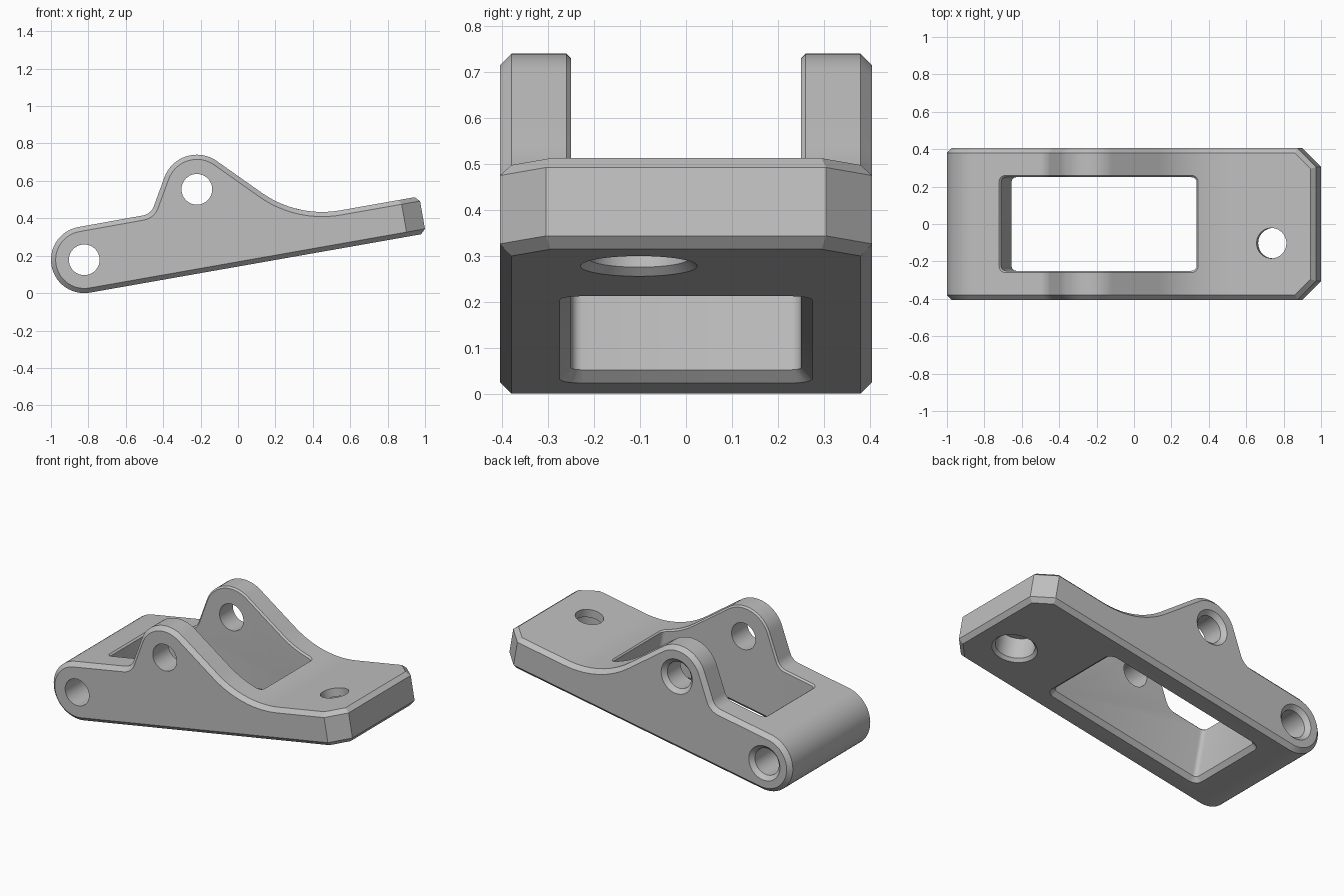
import bpy, bmesh, math
from mathutils import Matrix, Vector

if "Cube" in bpy.data.objects:
    bpy.data.objects.remove(bpy.data.objects["Cube"])

TILT = math.radians(10)
ALONG = Vector((math.cos(TILT), 0, math.sin(TILT)))    # direction of the base
UP = Vector((-math.sin(TILT), 0, math.cos(TILT)))      # square to the base
HALF = 0.405
BASE = Matrix.Translation((-0.791, 0, 0.0027)) @ Matrix.Rotation(-TILT, 4, 'Y')

steel = bpy.data.materials.new("light grey")
steel.use_nodes = True
grey = (0.52, 0.52, 0.52, 1)
steel.diffuse_color = grey
steel.node_tree.nodes["Principled BSDF"].inputs["Base Color"].default_value = grey


def arc(cx, cy, r, start, end, n):
    angles = [math.radians(start + (end - start) * i / n) for i in range(n + 1)]
    return [(cx + r * math.cos(a), cy + r * math.sin(a)) for a in angles]


def make_object(name, bm):
    bmesh.ops.recalc_face_normals(bm, faces=bm.faces)
    mesh = bpy.data.meshes.new(name)
    bm.to_mesh(mesh)
    bm.free()
    mesh.materials.append(steel)
    obj = bpy.data.objects.new(name, mesh)
    bpy.context.collection.objects.link(obj)
    return obj


def bevel(bm, edges, width):
    bmesh.ops.bevel(bm, geom=edges, offset=width, offset_type='OFFSET', segments=1,
                    profile=0.5, affect='EDGES', clamp_overlap=False)
    bm.normal_update()


def loft(name, sections, matrix):
    """Closed solid through a stack of (outline, height) sections."""
    bm = bmesh.new()
    rings = [[bm.verts.new(matrix @ Vector((x, y, h))) for x, y in pts] for pts, h in sections]
    for a, b in zip(rings, rings[1:]):
        for i in range(len(a)):
            j = (i + 1) % len(a)
            bm.faces.new((a[i], a[j], b[j], b[i]))
    bm.faces.new(rings[0])
    bm.faces.new(rings[-1])
    return make_object(name, bm)


def hole(name, steps, matrix):
    return loft(name, [(arc(0, 0, r, 0, 354, 59), h) for r, h in steps], matrix)


def cut(target, cutter):
    mod = target.modifiers.new("cut", 'BOOLEAN')
    mod.object = cutter
    mod.operation = 'DIFFERENCE'
    mod.solver = 'EXACT'
    bpy.context.view_layer.objects.active = target
    bpy.ops.object.modifier_apply(modifier=mod.name)
    bpy.data.objects.remove(cutter)


# Side profile: rounded nose, pivot lug, sweeping saddle, tilted tail
profile = (arc(-0.822, 0.178, 0.178, 280, 100, 28)
           + arc(-0.521, 0.489, 0.075, 280, 340, 9)
           + arc(-0.22, 0.555, 0.185, 160, 55, 18)
           + arc(0.45, 0.994, 0.56, 235, 280, 14)
           + [(0.969, 0.517), (1.004, 0.319)])
bm = bmesh.new()
side = bm.faces.new([bm.verts.new((x, -HALF, z)) for x, z in profile])
grown = bmesh.ops.extrude_face_region(bm, geom=[side])["geom"]
bmesh.ops.translate(bm, vec=(0, 2 * HALF, 0),
                    verts=[v for v in grown if isinstance(v, bmesh.types.BMVert)])
bmesh.ops.recalc_face_normals(bm, faces=bm.faces)

# Cut the two tail corners, then chamfer the whole rim
tail = max(bm.faces, key=lambda f: f.normal.dot(ALONG))
bevel(bm, [e for e in tail.edges if abs(e.verts[0].co.y - e.verts[1].co.y) < 0.01], 0.1)
skin = {f for f in bm.faces if abs(f.normal.y) < 0.01 and f.normal.dot(ALONG) < 0.95}
bevel(bm, [e for e in bm.edges if sum(f in skin for f in e.link_faces) == 1], 0.025)
bracket = make_object("lever_bracket", bm)


# Window square to the base, flared at the underside
def window_outline(grow):
    r = 0.025 + grow
    cx, cy = 0.5205 - 0.025, 0.25 - 0.025
    pts = []
    for k, (sx, sy) in enumerate([(1, 1), (-1, 1), (-1, -1), (1, -1)]):
        pts += arc(0.6635 + sx * cx, sy * cy, r, 90 * k, 90 * k + 90, 4)
    return pts


cut(bracket, loft("window_cutter", [(window_outline(g), h) for g, h in
                                    [(0.045, -0.02), (0, 0.025), (0, 1)]], BASE))

# Fine chamfer around the upper edge of the window
bm = bmesh.new()
bm.from_mesh(bracket.data)
bm.normal_update()


def is_wall(f):
    return abs(f.normal.dot(UP)) < 0.03


def is_top(f):
    return abs(f.normal.y) < 0.02 and f.normal.dot(UP) > 0.3


lip = []
for e in bm.edges:
    inside = all(abs(v.co.y) < 0.27 and v.co.x < 0.5 for v in e.verts)
    if inside and len(e.link_faces) == 2:
        a, b = e.link_faces
        if (is_wall(a) and is_top(b)) or (is_wall(b) and is_top(a)):
            lip.append(e)
bevel(bm, lip, 0.01)
bm.to_mesh(bracket.data)
bm.free()

# Cross holes, countersunk at the back only
for x, z in [(-0.822, 0.178), (-0.22, 0.555)]:
    place = Matrix.Translation((x, 0, z)) @ Matrix.Rotation(-math.pi / 2, 4, 'X')
    cut(bracket, hole("pin_cutter", [(0.082, -0.5), (0.082, HALF - 0.025),
                                     (0.127, HALF + 0.02)], place))

# Stepped tail hole: wide flared bore below, narrower opening on top
place = BASE @ Matrix.Translation((1.585, -0.1025, 0))
cut(bracket, hole("tail_cutter", [(0.147, -0.02), (0.11, 0.017), (0.11, 0.15),
                                  (0.081, 0.15), (0.081, 0.3)], place))

bpy.ops.object.select_all(action='DESELECT')
bracket.select_set(True)
bpy.context.view_layer.objects.active = bracket
bpy.ops.object.shade_smooth_by_angle(angle=math.radians(30))
